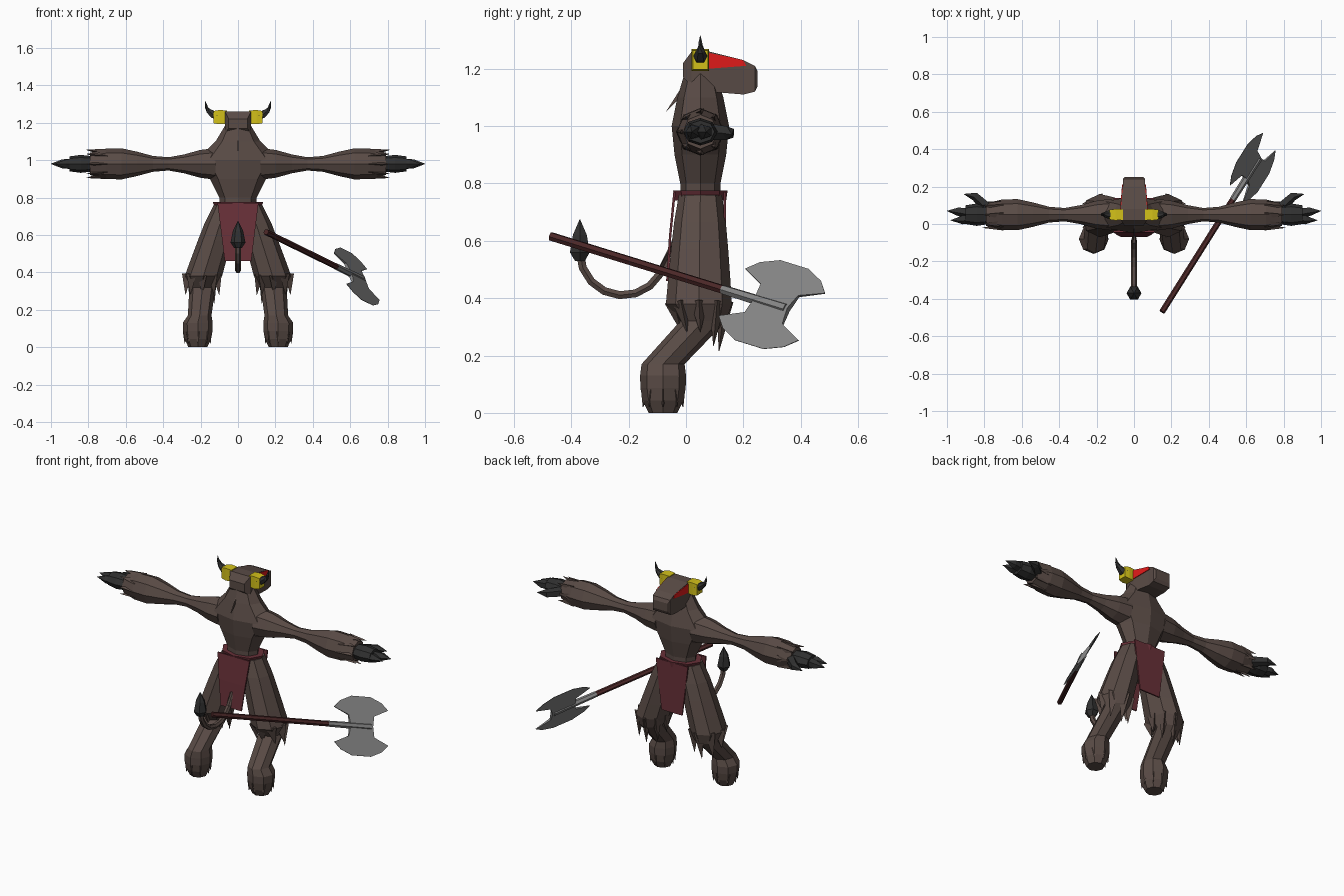
import bpy
import bmesh
from math import sin, cos, pi, tau, radians
from mathutils import Vector

if "Cube" in bpy.data.objects:
    bpy.data.objects.remove(bpy.data.objects["Cube"])


def material(name, *rgb):
    mat = bpy.data.materials.new(name)
    mat.use_nodes = True
    mat.diffuse_color = (*rgb, 1)
    shader = mat.node_tree.nodes["Principled BSDF"]
    shader.inputs["Base Color"].default_value = (*rgb, 1)
    return mat


FUR = material("brown fur", .1, .07, .06)
DARK = material("charcoal", .03, .03, .03)
GOLD = material("yellow gold", .65, .53, .01)
RED = material("bright red", .75, .01, .01)
CLOTH = material("maroon cloth", .14, .03, .04)
WOOD = material("dark red wood", .07, .02, .02)
STEEL = material("grey steel", .23, .23, .23)

UP = Vector((0, 0, 1))
FORWARD = Vector((0, 1, 0))
SIDE = Vector((1, 0, 0))
DEPTH = .05  # body centre line in y


def steps(count):
    """Evenly spaced values from zero to one."""
    return [i / (count - 1) for i in range(count)]


def mix(start, end, t):
    return start + (end - start) * t


def ring(center, a, b, sides=8, turn=0):
    """Ellipse around center, spanned by the half axes a and b."""
    angles = [tau * (i + turn) / sides for i in range(sides)]
    return [Vector(center) + a * cos(t) + b * sin(t) for t in angles]


def level(x, y, z, width, depth):
    """Horizontal ring with its half width and half depth."""
    return ring((x, y, z), SIDE * width, FORWARD * depth)


def build(name, mat, lofts, mirror=False):
    """One object made of closed lofts, each a list of equal rings."""
    bm = bmesh.new()
    for rings in lofts:
        rows = [[bm.verts.new(point) for point in points] for points in rings]
        sides = len(rows[0])
        for low, high in zip(rows, rows[1:]):
            for i in range(sides):
                j = (i + 1) % sides
                bm.faces.new((low[i], low[j], high[j], high[i]))
        bm.faces.new(rows[0][::-1])
        bm.faces.new(rows[-1])
    bmesh.ops.recalc_face_normals(bm, faces=bm.faces)
    mesh = bpy.data.meshes.new(name)
    bm.to_mesh(mesh)
    bm.free()
    mesh.materials.append(mat)
    part = bpy.data.objects.new(name, mesh)
    bpy.context.collection.objects.link(part)
    if mirror:
        part.modifiers.new("Mirror", "MIRROR").use_mirror_merge = False


def tube(path, radii, sides=6):
    """Rings along a path, for the tail, horns, fingers and tufts."""
    points = [Vector(point) for point in path]
    rings = []
    for i, point in enumerate(points):
        following = points[min(i + 1, len(points) - 1)]
        previous = points[max(i - 1, 0)]
        along = (following - previous).normalized()
        reference = UP if abs(along.z) < .9 else FORWARD
        across = along.cross(reference).normalized()
        rings.append(ring(point, across * radii[i], along.cross(across) * radii[i], sides))
    return rings


def fringe(root, hem, thickness):
    """Pointed tufts leading from each point of one ring to the next ring."""
    return [tube([a, b], [thickness, .001], sides=3) for a, b in zip(root, hem)]


# Torso and neck, one ring for every tenth of height
widths = [.08, .1, .1, .15, .22, .12, .06]
depths = [.07, .07, .07, .09, .1, .08, .05]
torso = [level(0, DEPTH, .6 + i / 10, width, depth)
         for i, (width, depth) in enumerate(zip(widths, depths))]
build("torso", FUR, [torso])


# Arms: thin above the elbow, swollen forearm, shaggy wrist
def arm_ring(x, depth, height):
    return ring((x, DEPTH, .98), FORWARD * depth, UP * height)


arm = []
for t in steps(9):
    radius = .06 + .025 * cos(2.5 * pi * t)
    arm.append(arm_ring(mix(.12, .79, t), radius, radius))
wrist_fur = fringe(arm_ring(.7, .06, .06), arm_ring(.81, .07, .075), .025)
build("arm", FUR, [arm] + wrist_fur, mirror=True)

# Clawed hands: palm, two fingers and a thumb
palm = [arm_ring(x, radius, radius * .8) for x, radius in ((.77, .05), (.84, .06), (.9, .05))]
digits = []
for tip in ((1, .07, .98), (.98, .02, .98), (.91, .16, .97)):
    tip = Vector(tip)
    knuckle = Vector((tip.x - .12, mix(DEPTH, tip.y, .4), .98))
    middle = knuckle.lerp(tip, .5) + FORWARD * (tip.y - DEPTH) * .2
    digits.append(tube([knuckle, middle, tip], [.03, .025, .001], sides=5))
build("hand", DARK, [palm] + digits, mirror=True)

# Legs: heavy thigh, shin slanting backward, round foot
leg = []
for t in steps(5):
    leg.append(level(mix(.065, .185, t), mix(DEPTH, .045, t), mix(.76, .38, t),
                     mix(.065, .1, t ** .5), mix(.075, .115, t ** .7)))
for t in steps(3):
    leg.append(level(mix(.19, .205, t), mix(.06, -.08, t), mix(.32, .17, t),
                     mix(.07, .063, t), mix(.08, .075, t)))
for t in steps(4):
    radius = mix(.08, .05, t ** 3)
    leg.append(level(.215, -.08, mix(.13, 0, t), radius, radius))

# Shaggy knee, hanging lowest in front, and tufts over the hoof
knee = level(.185, .045, .39, .08, .09)
hem = level(.19, DEPTH, .28, .09, .065)
for point in hem:
    point.z -= max(point.y - DEPTH, 0)
ankle = level(.215, -.08, .08, .06, .06)
toes = level(.215, -.08, .02, .07, .07)
leg_fur = fringe(knee, hem, .035) + fringe(ankle, toes, .02)
build("leg", FUR, [leg] + leg_fur, mirror=True)

# Head with a long muzzle: position, half width, top and bottom
head = []
for y, half, top, bottom in ((-.01, .05, 1.22, 1.17), (.02, .07, 1.26, 1.14),
                             (.08, .07, 1.26, 1.12), (.2, .06, 1.23, 1.11),
                             (.24, .06, 1.21, 1.12), (.25, .05, 1.19, 1.14)):
    head.append([(-half, y, bottom), (half, y, bottom), (half, y, top), (-half, y, top)])
build("head", FUR, [head])

# Thin red eye plates on the sides of the head
eye = [Vector(corner) for corner in ((.07, .08, 1.255), (.07, .08, 1.2), (.06, .21, 1.21),
                                     (.06, .2, 1.23))]
build("eye", RED, [[[corner + SIDE * shift for corner in eye] for shift in (-.004, .004)]],
      mirror=True)

# Mane spike: a thin blade behind the neck
mane = ((0, 1.16), (0, 1.12), (-.07, 1.05))
build("mane_spike", FUR, [[[(x, y, z) for y, z in mane] for x in (-.003, .003)]])

# Gold sockets and horns curling upward
socket = [ring((x, DEPTH, 1.23), FORWARD * radius, UP * radius * 1.25, sides=4, turn=.5)
          for x, radius in ((.06, .04), (.1, .043), (.13, .037))]
build("horn_socket", GOLD, [socket], mirror=True)
curl = [(.11 + .065 * sin(t * pi / 2), DEPTH, 1.315 - .075 * cos(t * pi / 2)) for t in steps(5)]
build("horn", DARK, [tube(curl, [mix(.03, .001, t) for t in steps(5)])], mirror=True)

# Belt and the two loincloth panels
build("belt", CLOTH, [[level(0, DEPTH, .74, .12, .09), level(0, DEPTH, .775, .135, .095)]])
for name, top, bottom in (("rear_cloth", -.04, -.065), ("front_cloth", .135, .135)):
    panel = []
    for t in steps(3):
        center = (0, mix(top, bottom, t ** .7), mix(.77, .46, t))
        panel.append(ring(center, SIDE * mix(.155, .1, t), FORWARD * .006, sides=4, turn=.5))
    build(name, CLOTH, [panel])

# Tail sweeping down and up again, with a pointed tuft
sweep = [mix(radians(330), pi, t) for t in steps(8)]
tail = [(0, 0, .7)] + [(0, -.22 + .15 * cos(a), .56 + .15 * sin(a)) for a in sweep]
build("tail", FUR, [tube(tail, [.016] * len(tail))])
tuft = tube([(0, -.37, z) for z in (.53, .56, .62, .675)], [.02, .04, .028, .001])
build("tail_tuft", DARK, [tuft])

# Double axe lying along one slanted line
butt = Vector((.15, -.47, .615))
along = Vector((.51, .81, -.25)).normalized()
across = Vector((-.33, .46, .81))
across = (across - along * across.dot(along)).normalized()
flat = along.cross(across)
build("axe_shaft", WOOD, [tube([butt, butt + along * .74], [.016, .016])])
build("axe_socket", STEEL, [tube([butt + along * .73, butt + along], [.017, .02])])

# Blades: half an outline mirrored about the middle, thinning to the edge
middle = butt + along * .94
half = [(.07, 0), (.08, .06), (.17, .1), (.13, .14), (.06, .17)]
outline = half + [(-reach, height) for reach, height in reversed(half)]
for name, direction in (("upper_blade", across), ("lower_blade", -across)):
    faces = []
    for sign in (-1, 1):
        faces.append([middle + along * reach + direction * height
                      + flat * sign * max(.012 - height / 10, .001)
                      for reach, height in outline])
    build(name, STEEL, [faces])
